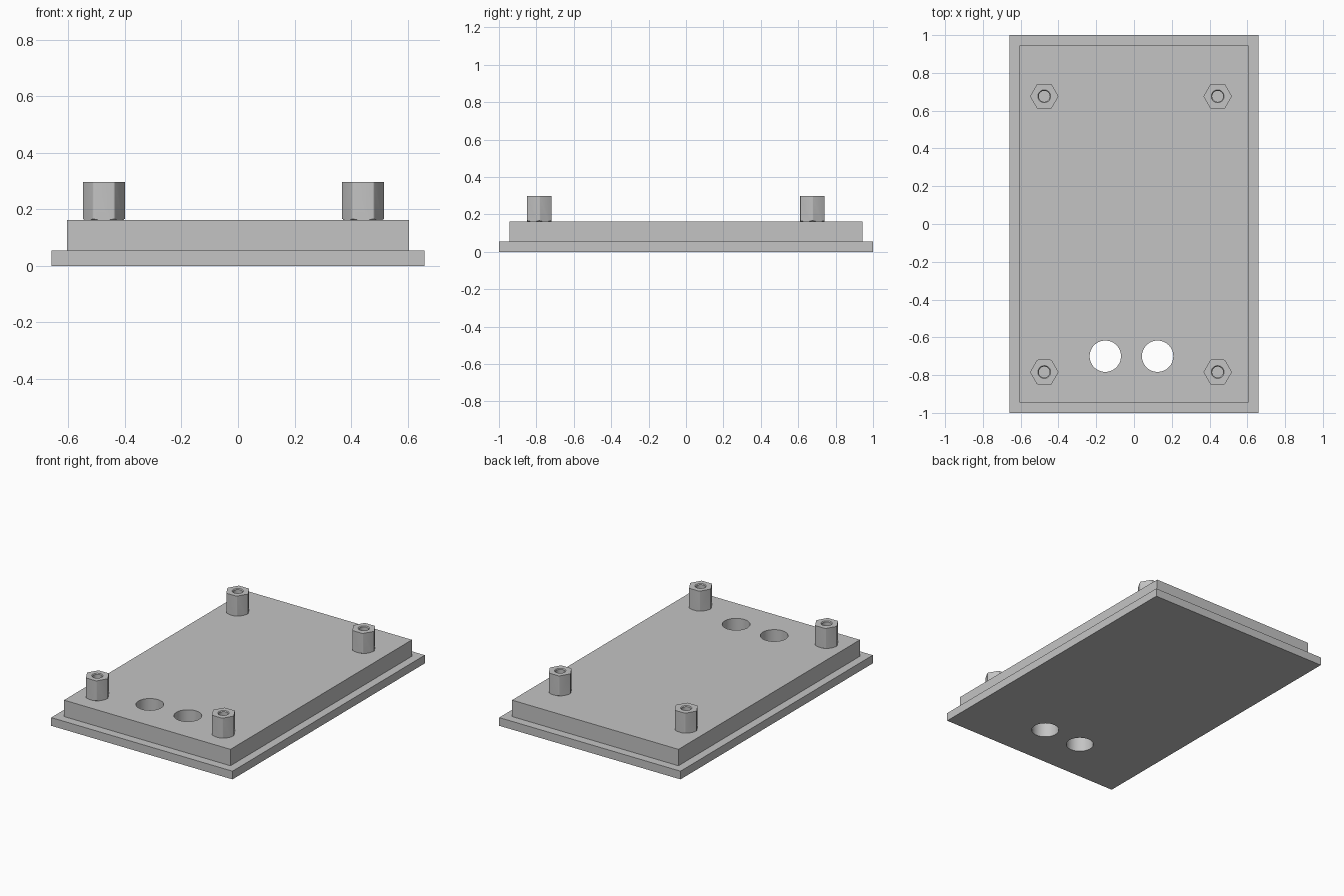
import bpy
import bmesh
import math
from mathutils import Matrix, Vector

cube = bpy.data.objects.get("Cube")
if cube:
    bpy.data.objects.remove(cube, do_unlink=True)

BASE_TOP, PLATE_TOP, POST_TOP = 0.054, 0.162, 0.297

grey = bpy.data.materials.new("plain grey")
grey.use_nodes = True
grey.diffuse_color = (0.55, 0.55, 0.55, 1)
grey.node_tree.nodes["Principled BSDF"].inputs["Base Color"].default_value = grey.diffuse_color


def add_object(name, bm):
    bmesh.ops.recalc_face_normals(bm, faces=bm.faces)
    mesh = bpy.data.meshes.new(name)
    bm.to_mesh(mesh)
    bm.free()
    mesh.materials.append(grey)
    obj = bpy.data.objects.new(name, mesh)
    bpy.context.collection.objects.link(obj)
    return obj


def box(name, half_x, half_y, low, high):
    bm = bmesh.new()
    size = Matrix.Diagonal((2 * half_x, 2 * half_y, high - low, 1))
    bmesh.ops.create_cube(bm, size=1, matrix=Matrix.Translation((0, 0, (low + high) / 2)) @ size)
    return add_object(name, bm)


def cylinder(name, radius, sides, low, high, corner=0):
    bm = bmesh.new()
    bmesh.ops.create_cone(bm, cap_ends=True, segments=sides, radius1=radius, radius2=radius,
                          depth=high - low, matrix=Matrix.Translation((0, 0, (low + high) / 2)))
    # Put a corner on the x axis whatever the primitive's starting angle
    v = bm.verts[:][0].co
    bmesh.ops.rotate(bm, verts=bm.verts, matrix=Matrix.Rotation(-math.atan2(v.y, v.x), 3, 'Z'))
    if corner:
        upright = [e for e in bm.edges if abs(e.verts[0].co.z - e.verts[1].co.z) > 0.01]
        bmesh.ops.bevel(bm, geom=upright, offset=corner, segments=3, profile=0.5, affect='EDGES')
    return add_object(name, bm)


def lathe_ring(name, profile, sides):
    bm = bmesh.new()
    verts = [bm.verts.new((r, 0, z)) for r, z in profile]
    edges = [bm.edges.new((a, b)) for a, b in zip(verts, verts[1:] + verts[:1])]
    bmesh.ops.spin(bm, geom=verts + edges, cent=(0, 0, 0), axis=(0, 0, 1),
                   angle=math.tau, steps=sides, use_duplicate=False)
    bmesh.ops.remove_doubles(bm, verts=bm.verts, dist=0.00001)
    return add_object(name, bm)


def boolean(obj, tool, operation):
    mod = obj.modifiers.new("cut", 'BOOLEAN')
    mod.object, mod.operation, mod.solver = tool, operation, 'EXACT'
    deps = bpy.context.evaluated_depsgraph_get()
    result = bpy.data.meshes.new_from_object(obj.evaluated_get(deps))
    obj.modifiers.clear()
    obj.data = result


def smooth(obj, degrees):
    obj.data.shade_smooth()
    obj.data.set_sharp_from_angle(angle=math.radians(degrees))


# Stepped plates with two round through holes
plates = [box("base_plate", 0.66, 1.0, 0, BASE_TOP),
          box("raised_plate", 0.606, 0.944, BASE_TOP, PLATE_TOP)]
for x in (-0.152, 0.125):
    cutter = cylinder("hole_cutter", 0.083, 64, -0.1, 0.3)
    cutter.hide_render = True
    cutter.location = Vector((x, -0.7, 0))
    for plate in plates:
        boolean(plate, cutter, 'DIFFERENCE')
    bpy.data.objects.remove(cutter, do_unlink=True)
for plate in plates:
    smooth(plate, 30)

# Hexagonal standoff: chamfered foot and a countersunk bore
post = cylinder("standoff", 0.0755, 6, PLATE_TOP, POST_TOP, corner=0.004)
envelope = lathe_ring("standoff_envelope", [
    (0.029, PLATE_TOP - 0.006), (0.056, PLATE_TOP - 0.006),
    (0.096, PLATE_TOP + 0.017), (0.096, POST_TOP + 0.015),
    (0.049, POST_TOP + 0.015), (0.029, POST_TOP - 0.005)], 48)
envelope.hide_render = True
boolean(post, envelope, 'INTERSECT')
bpy.data.objects.remove(envelope, do_unlink=True)
smooth(post, 28)

# Four standoffs share one mesh
spots = [(side, x, end, y) for side, x in (("right", -0.475), ("left", 0.443))
         for end, y in (("front", -0.784), ("back", 0.676))]
for side, x, end, y in spots:
    standoff = bpy.data.objects.new(f"{end}_{side}_standoff", post.data)
    standoff.location = (x, y, 0)
    bpy.context.collection.objects.link(standoff)
bpy.data.objects.remove(post, do_unlink=True)
